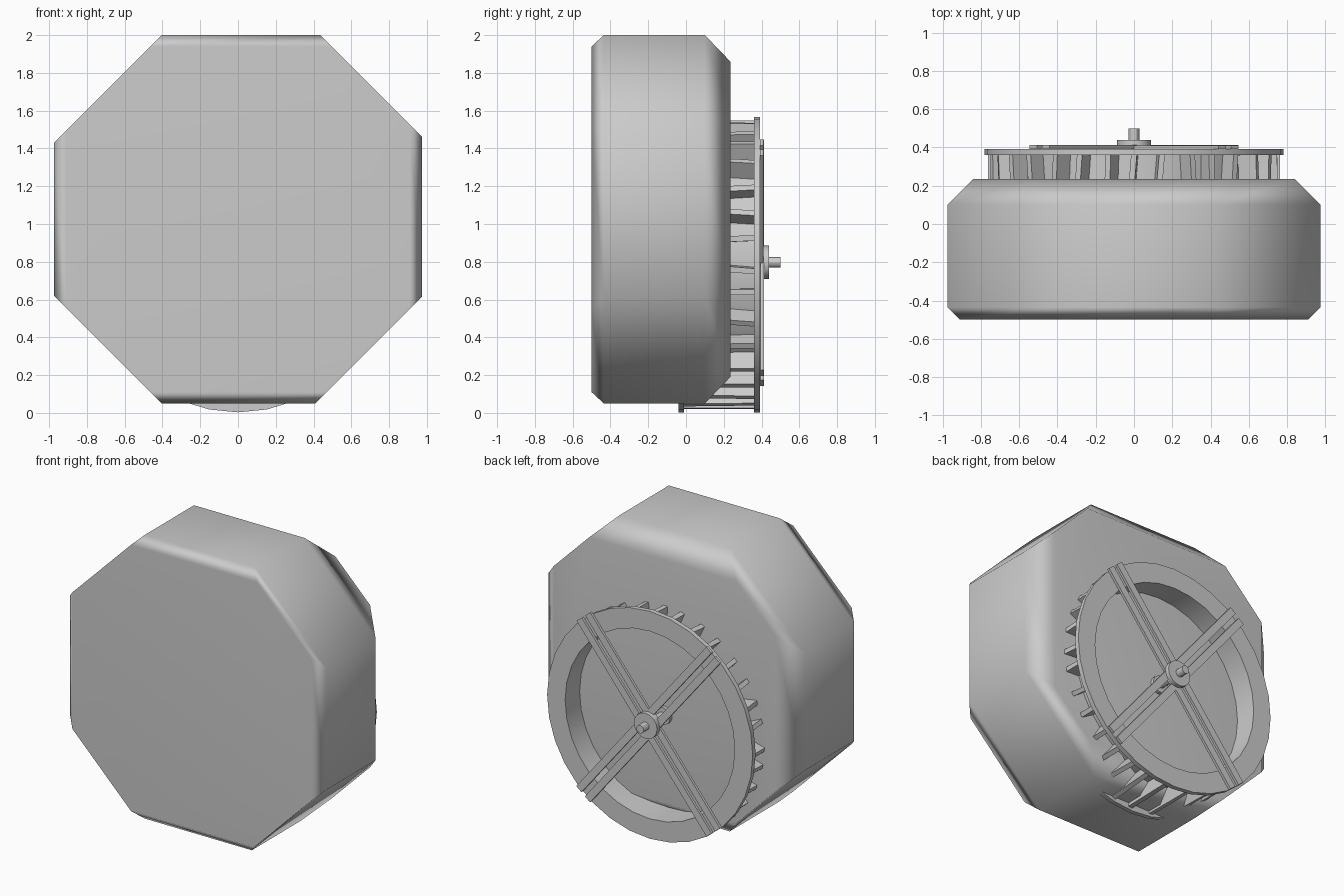
import bpy, bmesh, math, random
from mathutils import Matrix, Vector

if "Cube" in bpy.data.objects:
    bpy.data.objects.remove(bpy.data.objects["Cube"])

random.seed(4)
CX, CZ = 0.0, 0.785          # wheel centre
SIDES = 32


def finish(name, bm, angle=None):
    bmesh.ops.recalc_face_normals(bm, faces=bm.faces)
    me = bpy.data.meshes.new(name)
    bm.to_mesh(me)
    bm.free()
    ob = bpy.data.objects.new(name, me)
    bpy.context.collection.objects.link(ob)
    if angle:
        bpy.ops.object.select_all(action='DESELECT')
        ob.select_set(True)
        bpy.context.view_layer.objects.active = ob
        bpy.ops.object.shade_smooth_by_angle(angle=math.radians(angle))
    return ob


def lathe(name, profile, sides, cz, closed=True):
    """Spin (radius, y) points around the y axis."""
    bm = bmesh.new()
    rings = []
    for r, y in profile:
        ring = []
        for i in range(sides):
            a = 2 * math.pi * i / sides
            ring.append(bm.verts.new((CX + r * math.sin(a), y, cz + r * math.cos(a))))
        rings.append(ring)
    n = len(rings)
    for k in range(n if closed else n - 1):
        A, B = rings[k], rings[(k + 1) % n]
        for i in range(sides):
            j = (i + 1) % sides
            bm.faces.new((A[i], A[j], B[j], B[i]))
    if not closed:
        bm.faces.new(rings[0])
        bm.faces.new(rings[-1])
    return finish(name, bm, 30)


def add_box(bm, size, matrix):
    bmesh.ops.create_cube(bm, size=1.0, matrix=matrix @ Matrix.Diagonal((*size, 1)))


# main block: octagon whose flat sides are chamfered, diagonals run straight through
def octagon(y, side, top, bottom):
    ur, ul, lr, ll = 2.435, 2.405, 0.36, 0.353
    return [(ul * -1 + top, y, top), (ur - top, y, top),
            (side, y, ur - side), (side, y, side - lr),
            (lr + bottom, y, bottom), (-ll - bottom, y, bottom),
            (-side, y, side - ll), (-side, y, ul - side)]


bm = bmesh.new()
rings = [[bm.verts.new(p) for p in octagon(*r)] for r in (
    (-0.5, 0.91, 1.94, 0.11), (-0.435, 0.975, 2.0, 0.05),
    (0.10, 0.975, 2.0, 0.05), (0.235, 0.84, 1.86, 0.19))]
for A, B in zip(rings, rings[1:]):
    for i in range(8):
        j = (i + 1) % 8
        bm.faces.new((A[i], A[j], B[j], B[i]))
bm.faces.new(rings[0])
bm.faces.new(rings[-1])
block = finish("chamfered_block", bm)
for p in block.data.polygons:
    p.use_smooth = True
wn = block.modifiers.new("weighted_normals", 'WEIGHTED_NORMAL')
wn.keep_sharp = False

# wheel rims, front one mostly buried in the block
for name, y0, y1 in (("front_rim", -0.04, -0.01), ("back_rim", 0.36, 0.392)):
    lathe(name, [(0.645, y0), (0.782, y0), (0.782, y1), (0.645, y1)], SIDES, CZ)

# thin drum between the rims
lathe("wheel_drum", [(0.645, -0.01), (0.665, -0.01), (0.665, 0.36), (0.645, 0.36)], SIDES, CZ)

# slightly uneven paddles around the drum
bm = bmesh.new()
for i in range(SIDES):
    a = 2 * math.pi * i / SIDES + random.uniform(-0.03, 0.03)
    m = (Matrix.Translation((CX, 0.175, CZ)) @ Matrix.Rotation(a, 4, 'Y')
         @ Matrix.Translation((0, 0, 0.705))
         @ Matrix.Rotation(random.uniform(-0.1, 0.1), 4, 'Z')
         @ Matrix.Rotation(random.uniform(-0.25, 0.25), 4, 'Y'))
    add_box(bm, (0.03, 0.372, 0.115), m)
finish("paddles", bm)

# crossed pairs of spoke planks on the back rim
bm = bmesh.new()
for k, ang in enumerate((51, -51)):
    for off in (-0.042, 0.042):
        m = (Matrix.Translation((CX, 0.4 + 0.003 * k, CZ + 0.01))
             @ Matrix.Rotation(-math.radians(ang), 4, 'Y')
             @ Matrix.Translation((0, 0, off)))
        add_box(bm, (1.57, 0.018, 0.05), m)
finish("spoke_planks", bm)

# hub, axle and collar
lathe("hub", [(0.088, 0.395), (0.088, 0.44)], 16, 0.797, closed=False)
lathe("axle", [(0.028, -0.1), (0.028, 0.5)], 12, 0.797, closed=False)
lathe("axle_collar", [(0.06, 0.15), (0.06, 0.26)], 16, 0.797, closed=False)
